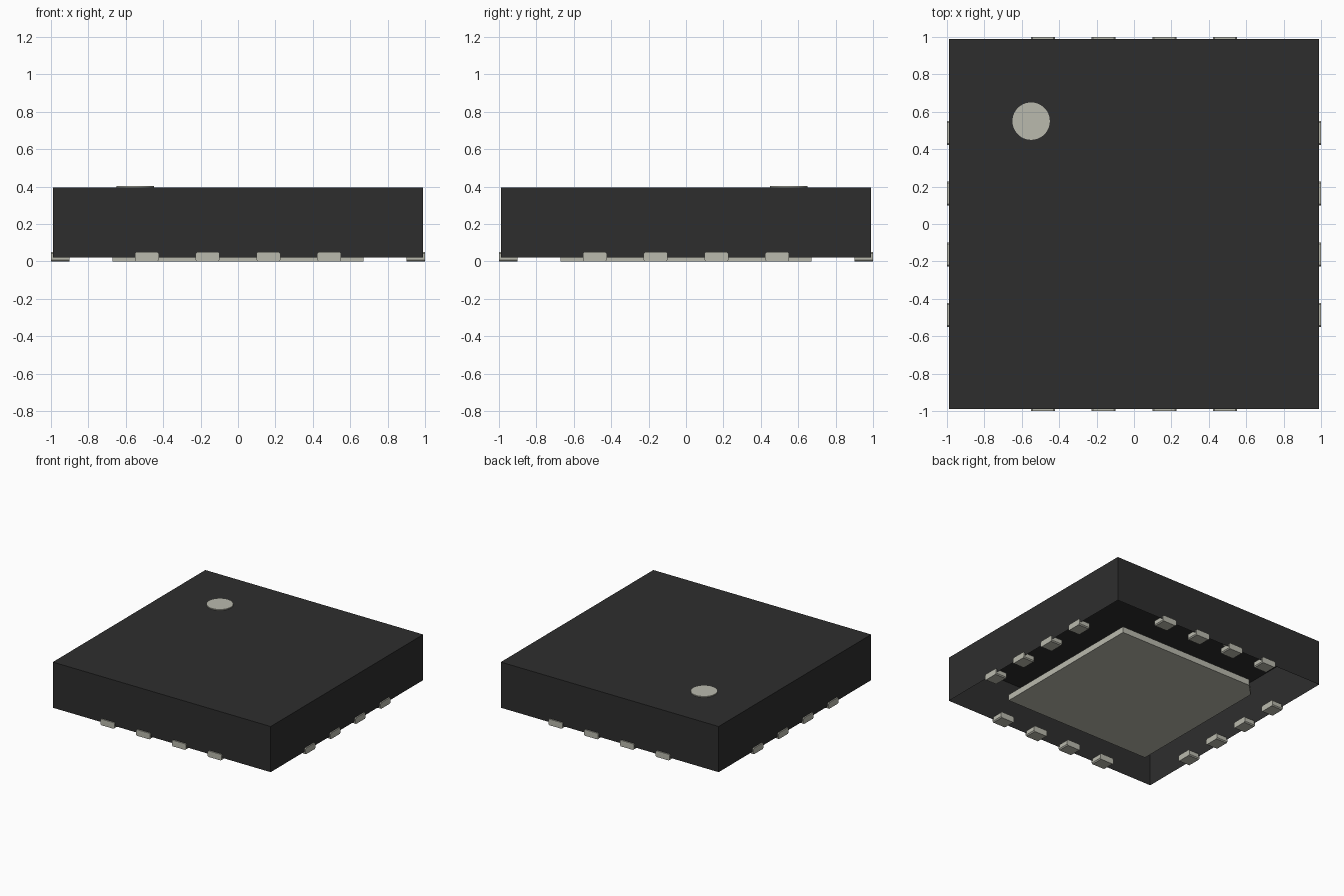
import bpy, bmesh, math
from mathutils import Matrix, Vector

cube = bpy.data.objects.get("Cube")
if cube:
    bpy.data.objects.remove(cube, do_unlink=True)


def material(name, rgb):
    m = bpy.data.materials.new(name)
    m.use_nodes = True
    m.diffuse_color = (*rgb, 1)
    m.node_tree.nodes["Principled BSDF"].inputs["Base Color"].default_value = (*rgb, 1)
    return m


black = material("black plastic", (0.027, 0.027, 0.027))
tin = material("tin metal", (0.49, 0.49, 0.42))


def add_object(name, bm, mat):
    bmesh.ops.recalc_face_normals(bm, faces=bm.faces)
    mesh = bpy.data.meshes.new(name)
    bm.to_mesh(mesh)
    bm.free()
    mesh.materials.append(mat)
    obj = bpy.data.objects.new(name, mesh)
    bpy.context.collection.objects.link(obj)
    return obj


def prism(points, direction):
    """Solid made by extruding a closed outline along a direction."""
    bm = bmesh.new()
    face = bm.faces.new([bm.verts.new(p) for p in points])
    new = bmesh.ops.extrude_face_region(bm, geom=[face], use_keep_orig=True)
    verts = [v for v in new["geom"] if isinstance(v, bmesh.types.BMVert)]
    bmesh.ops.translate(bm, verts=verts, vec=Vector(direction))
    return bm


# Moulded body: a shell open at the bottom
HALF, BASE, TOP = 0.99, 0.02, 0.395
bm = bmesh.new()
bmesh.ops.create_cube(bm, size=1, matrix=Matrix.Translation((0, 0, (BASE + TOP) / 2))
                      @ Matrix.Diagonal((2 * HALF, 2 * HALF, TOP - BASE, 1)))
bottom = [f for f in bm.faces if f.calc_center_median().z < BASE + 0.01]
bmesh.ops.delete(bm, geom=bottom, context="FACES_ONLY")
add_object("body", bm, black)

# Thermal pad with the pin-one corner cut off
P, CUT, THICK = 0.67, 0.10, 0.05
outline = [(-P, -P), (P, -P), (P, P), (-P + CUT, P), (-P, P - CUT)]
add_object("thermal_pad", prism([(x, y, 0) for x, y in outline], (0, 0, THICK)), tin)

# Contact pads: four per side, with slightly softened end corners
W, R = 0.064, 0.008
end = [(-W, R), (-W + R, 0), (W - R, 0), (W, R),
       (W, THICK - R), (W - R, THICK), (-W + R, THICK), (-W, THICK - R)]
for side, label in enumerate(("front", "left", "back", "right")):
    turn = Matrix.Rotation(side * math.pi / 2, 4, "Z")
    for i in range(4):
        x = (i - 1.5) * 0.325
        bm = prism([(x + px, -1.0, pz) for px, pz in end], (0, 0.1, 0))
        bmesh.ops.transform(bm, matrix=turn, verts=bm.verts)
        add_object(f"{label}_contact_{i + 1}", bm, tin)

# Round pin-one marker on the top
bm = bmesh.new()
bmesh.ops.create_cone(bm, cap_ends=True, segments=48, radius1=0.1, radius2=0.1, depth=0.009,
                      matrix=Matrix.Translation((-0.55, 0.55, TOP + 0.0035)))
marker = add_object("pin_one_marker", bm, tin)
bpy.ops.object.select_all(action="DESELECT")
marker.select_set(True)
bpy.context.view_layer.objects.active = marker
bpy.ops.object.shade_smooth_by_angle(angle=math.radians(30))
